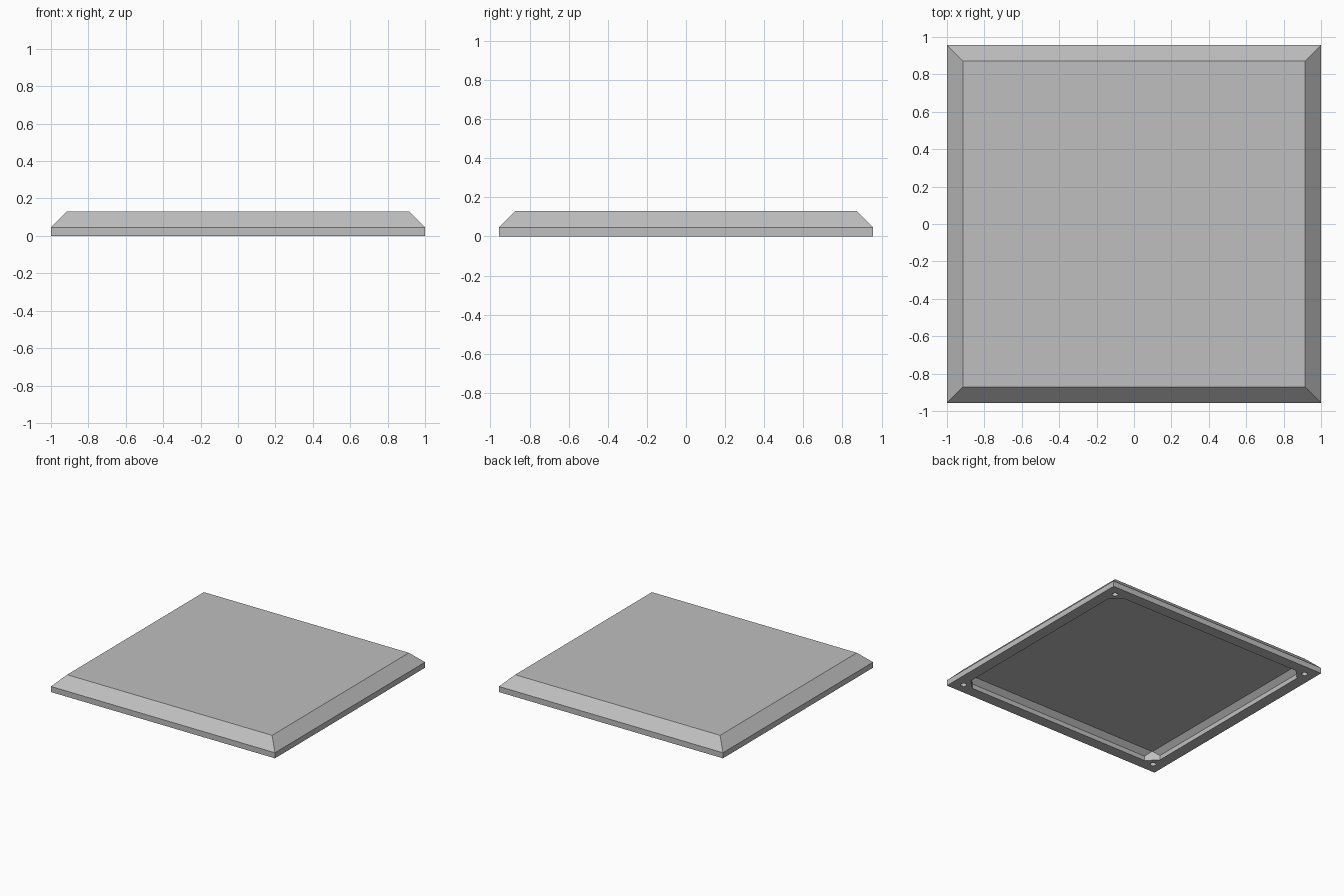
import bpy
import bmesh
from mathutils import Vector

cube = bpy.data.objects.get("Cube")
if cube:
    bpy.data.objects.remove(cube, do_unlink=True)

HALF_X, HALF_Y = 1.0, 0.957
CORNERS = [(-1, -1), (1, -1), (1, 1), (-1, 1)]

grey = bpy.data.materials.new("plain grey")
grey.use_nodes = True
colour = (0.52, 0.52, 0.52, 1)
grey.diffuse_color = colour
grey.node_tree.nodes["Principled BSDF"].inputs["Base Color"].default_value = colour


def stepped_block(bm, profile):
    """Loft rectangles from (inset, height) pairs and cap both ends."""
    rings = [[bm.verts.new((sx * (HALF_X - inset), sy * (HALF_Y - inset), z))
              for sx, sy in CORNERS] for inset, z in profile]
    for low, high in zip(rings, rings[1:]):
        for i in range(4):
            j = (i + 1) % 4
            bm.faces.new((low[i], low[j], high[j], high[i]))
    bm.faces.new(rings[0][::-1])
    bm.faces.new(rings[-1])


def make_object(name, bm):
    bmesh.ops.recalc_face_normals(bm, faces=bm.faces)
    mesh = bpy.data.meshes.new(name)
    bm.to_mesh(mesh)
    bm.free()
    mesh.materials.append(grey)
    obj = bpy.data.objects.new(name, mesh)
    bpy.context.collection.objects.link(obj)
    return obj


def cut(target, cutter):
    mod = target.modifiers.new(cutter.name, "BOOLEAN")
    mod.operation = "DIFFERENCE"
    mod.solver = "EXACT"
    mod.object = cutter
    cutter.hide_render = True
    cutter.hide_viewport = True
    cutter.display_type = "WIRE"


# Lid: short upright edge, then a sloping border up to the flat top
bm = bmesh.new()
stepped_block(bm, [(0, 0), (0, 0.045), (0.085, 0.13)])
lid = make_object("lid", bm)

# Hollow underside with sloped walls and diagonal corners
bm = bmesh.new()
stepped_block(bm, [(0.09, -0.05), (0.09, 0.037), (0.128, 0.075)])
for sx, sy in CORNERS:
    result = bmesh.ops.bisect_plane(
        bm, geom=bm.verts[:] + bm.edges[:] + bm.faces[:], clear_outer=True,
        plane_co=Vector((sx * (HALF_X - 0.13), sy * (HALF_Y - 0.13), 0)),
        plane_no=Vector((sx, sy, 0)).normalized())
    edges = [e for e in result["geom_cut"] if isinstance(e, bmesh.types.BMEdge)]
    bmesh.ops.contextual_create(bm, geom=edges)
cut(lid, make_object("underside_cutter", bm))

# Screw holes in the four corners of the rim
bm = bmesh.new()
for sx, sy in CORNERS:
    made = bmesh.ops.create_cone(bm, cap_ends=True, segments=12,
                                 radius1=0.022, radius2=0.022, depth=0.12)
    bmesh.ops.translate(bm, verts=made["verts"],
                        vec=(sx * (HALF_X - 0.087), sy * (HALF_Y - 0.087), 0))
cut(lid, make_object("screw_hole_cutter", bm))
